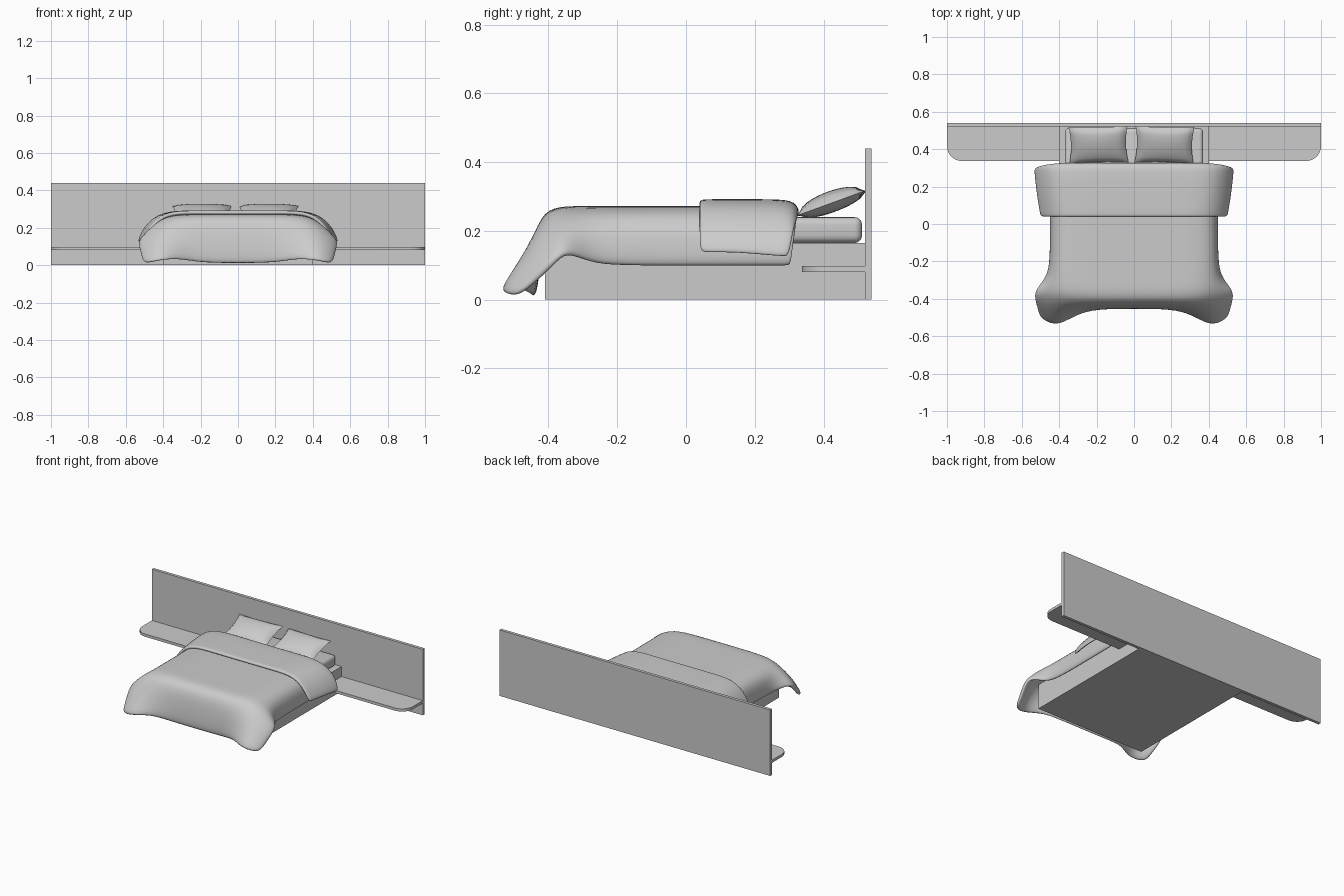
import bpy, bmesh, math
from mathutils import Matrix

if "Cube" in bpy.data.objects:
    bpy.data.objects.remove(bpy.data.objects["Cube"])


def finish(name, bm, angle=None):
    bmesh.ops.recalc_face_normals(bm, faces=bm.faces)
    me = bpy.data.meshes.new(name)
    bm.to_mesh(me)
    bm.free()
    ob = bpy.data.objects.new(name, me)
    bpy.context.collection.objects.link(ob)
    if angle:
        bpy.ops.object.select_all(action='DESELECT')
        ob.select_set(True)
        bpy.context.view_layer.objects.active = ob
        bpy.ops.object.shade_smooth_by_angle(angle=math.radians(angle))
    return ob


def box(name, x0, x1, y0, y1, z0, z1, bevel=0):
    bm = bmesh.new()
    bmesh.ops.create_cube(bm, size=1)
    for v in bm.verts:
        v.co = ((x0 + x1) / 2 + v.co.x * (x1 - x0),
                (y0 + y1) / 2 + v.co.y * (y1 - y0),
                (z0 + z1) / 2 + v.co.z * (z1 - z0))
    if bevel:
        bmesh.ops.bevel(bm, geom=bm.edges[:], offset=bevel, segments=4,
                        profile=0.5, affect='EDGES')
    return finish(name, bm, 35 if bevel else None)


def cloth(name, rows, thick):
    """Half a draped sheet from rows of points, mirrored, thickened, smoothed."""
    bm = bmesh.new()
    vs = [[bm.verts.new(p) for p in row] for row in rows]
    for a, b in zip(vs, vs[1:]):
        for j in range(len(a) - 1):
            bm.faces.new((a[j], b[j], b[j + 1], a[j + 1]))
    bm.normal_update()
    me = bpy.data.meshes.new(name)
    bm.to_mesh(me)
    bm.free()
    ob = bpy.data.objects.new(name, me)
    bpy.context.collection.objects.link(ob)
    me.shade_smooth()
    m = ob.modifiers.new("mirror", 'MIRROR')
    m.use_clip = True
    s = ob.modifiers.new("thickness", 'SOLIDIFY')
    s.thickness, s.offset = thick, -1
    d = ob.modifiers.new("smooth", 'SUBSURF')
    d.levels = d.render_levels = 2
    return ob


# Headboard, base and mattress
box("headboard", -1, 1, 0.52, 0.54, 0, 0.44)
box("bed_base", -0.4, 0.4, -0.41, 0.52, 0, 0.165)
box("mattress", -0.37, 0.37, -0.39, 0.512, 0.165, 0.24, 0.022)

# Side shelves with a rounded front corner
for side, name in ((-1, "left_shelf"), (1, "right_shelf")):
    r = 0.08
    pts = [(0.4, 0.52), (0.4, 0.337)]
    for i in range(9):
        a = -math.pi / 2 + i * math.pi / 16
        pts.append((1 - r + r * math.cos(a), 0.337 + r + r * math.sin(a)))
    pts.append((1, 0.52))
    bm = bmesh.new()
    f = bm.faces.new([bm.verts.new((side * x, y, 0.08)) for x, y in pts])
    ext = bmesh.ops.extrude_face_region(bm, geom=[f])["geom"]
    bmesh.ops.translate(bm, vec=(0, 0, 0.018),
                        verts=[g for g in ext if isinstance(g, bmesh.types.BMVert)])
    finish(name, bm, 30)

# Duvet: straight side drape, then a flared foot drape with corner tips
side_profile = [(0, .272), (.2, .272), (.37, .272), (.435, .23), (.449, .165), (.45, .097)]
rows = [[(x * .99, .328 - .12 * (.272 - z), z - .035 * (z > .2)) for x, z in side_profile]]
rows += [[(x, y - (.04 * (.272 - z) if y > .3 else 0), z) for x, z in side_profile]
         for y in (.31, .2, .04, -.2)]
rows += [
    [(0, -.3, .272), (.2, -.3, .272), (.365, -.3, .272), (.44, -.3, .228), (.465, -.29, .17), (.47, -.275, .108)],
    [(0, -.39, .272), (.2, -.39, .272), (.36, -.385, .27), (.455, -.365, .22), (.51, -.355, .175), (.53, -.345, .147)],
    [(0, -.432, .23), (.2, -.432, .23), (.34, -.435, .225), (.44, -.435, .18), (.515, -.415, .13), (.54, -.385, .112)],
    [(0, -.45, .12), (.2, -.45, .12), (.32, -.475, .12), (.42, -.502, .105), (.49, -.485, .07), (.525, -.44, .06)],
    [(0, -.458, .008), (.2, -.458, .01), (.3, -.49, .035), (.39, -.548, .035), (.46, -.54, .025), (.515, -.5, .012)],
]
cloth("duvet", rows, 0.026)

# Turned-back top of the duvet, flaring at the sides
fold_profile = [(0, .292), (.2, .292), (.34, .293), (.43, .272), (.495, .212), (.535, .14)]
fold = []
for y, grow, drop in ((.333, 1.0, .04), (.318, 1.01, .006), (.27, 1.01, 0),
                      (.15, .985, 0), (.06, .955, 0), (.038, .95, .002)):
    fold.append([(x * grow, y - (.03 * (.292 - z) / .15 if y > .3 else 0),
                  z - drop * (z > .25) - .012 * (y > .2) * (z < .2)) for x, z in fold_profile])
cloth("duvet_fold", fold, 0.02)

# Pillows: pinched cushions leaning on the headboard
for name, cx, turn in (("left_pillow", -.19, 1.5), ("right_pillow", .163, -1.5)):
    bm = bmesh.new()
    bmesh.ops.create_grid(bm, x_segments=16, y_segments=12, size=1)
    top = bm.verts[:]
    low = bmesh.ops.duplicate(bm, geom=bm.faces[:] + bm.edges[:] + top)["geom"]
    low = [g for g in low if isinstance(g, bmesh.types.BMVert)]
    for vs, t in ((top, .036), (low, -.026)):
        for v in vs:
            u, w = v.co.x, v.co.y
            puff = (max(0, 1 - u * u) * max(0, 1 - w * w)) ** .45
            v.co = (.158 * u * (1 - .07 * (1 - w * w)),
                    .105 * w * (1 - .07 * (1 - u * u)), t * puff)
    bmesh.ops.remove_doubles(bm, verts=bm.verts[:], dist=1e-4)
    bm.transform(Matrix.Translation((cx, .424, .28)) @ Matrix.Rotation(math.radians(turn), 4, 'Z')
                 @ Matrix.Rotation(math.radians(20), 4, 'X'))
    finish(name, bm, 80)
